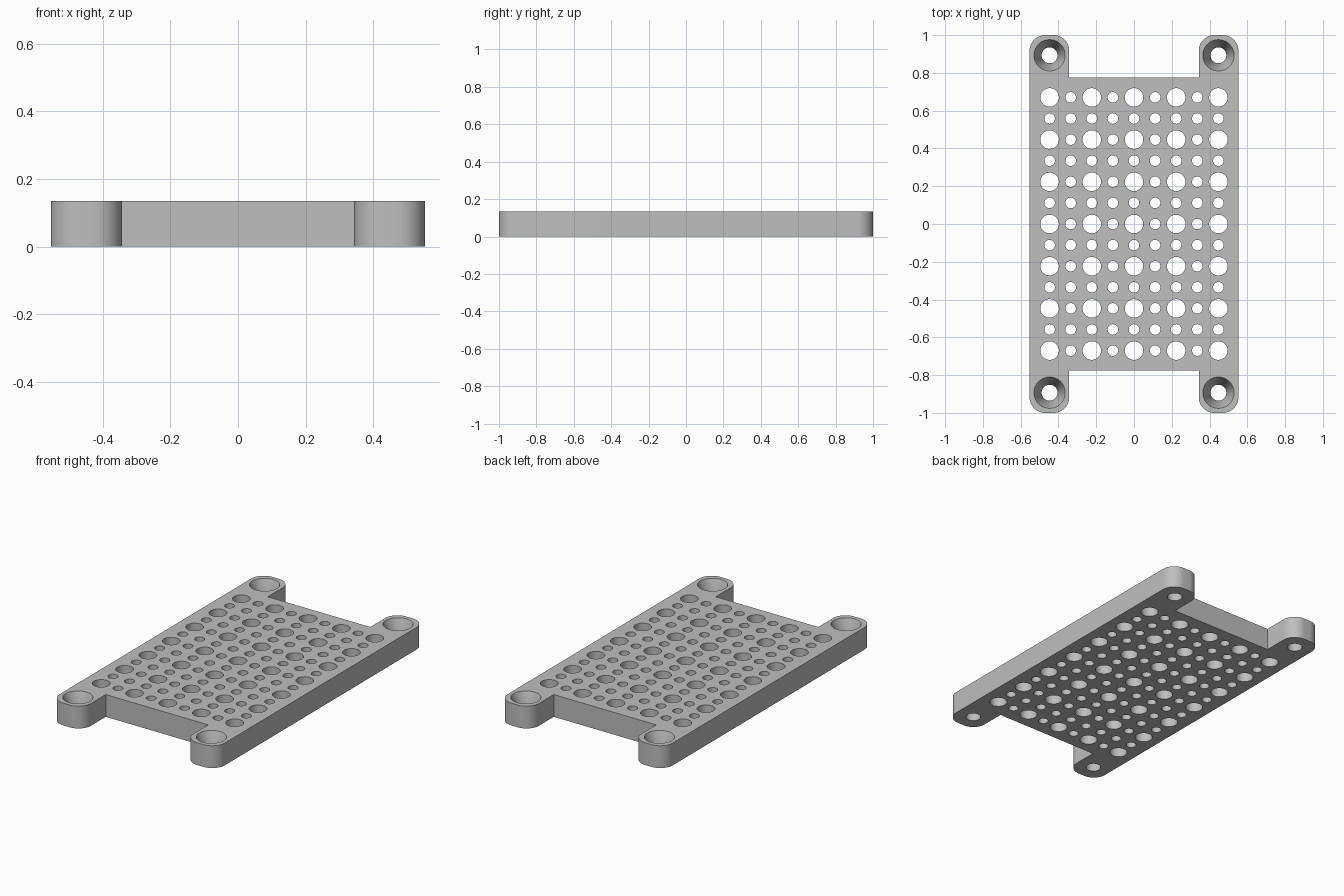
import bpy, bmesh, math
from mathutils import Matrix

if "Cube" in bpy.data.objects:
    bpy.data.objects.remove(bpy.data.objects["Cube"], do_unlink=True)

HEIGHT = 0.135
HALF_X, HALF_Y = 0.553, 1.0      # outer half sizes
NOTCH_X, NOTCH_Y = 0.343, 0.775  # end notches between the lugs
ROUND = 0.083                    # lug corner radius
PITCH = 0.1117                   # hole grid spacing

grey = bpy.data.materials.new("plain_grey")
grey.use_nodes = True
grey.diffuse_color = (0.52, 0.52, 0.52, 1)
grey.node_tree.nodes["Principled BSDF"].inputs["Base Color"].default_value = grey.diffuse_color


def make_object(name, bm):
    bmesh.ops.recalc_face_normals(bm, faces=bm.faces)
    mesh = bpy.data.meshes.new(name)
    bm.to_mesh(mesh)
    bm.free()
    mesh.materials.append(grey)
    obj = bpy.data.objects.new(name, mesh)
    bpy.context.collection.objects.link(obj)
    return obj


def arc(cx, cy, start, steps=12):
    """Quarter circle of the lug rounding, counter-clockwise."""
    angles = [start + math.pi / 2 * i / steps for i in range(steps + 1)]
    return [(cx + ROUND * math.cos(a), cy + ROUND * math.sin(a)) for a in angles]


# Plate outline: one quarter, then mirrored and turned
quarter = arc(HALF_X - ROUND, HALF_Y - ROUND, 0)
quarter += arc(NOTCH_X + ROUND, HALF_Y - ROUND, math.pi / 2)
quarter.append((NOTCH_X, NOTCH_Y))
half = quarter + [(-x, y) for x, y in reversed(quarter)]
outline = half + [(-x, -y) for x, y in half]

bm = bmesh.new()
base = bm.faces.new([bm.verts.new((x, y, 0)) for x, y in outline])
top = bmesh.ops.extrude_face_region(bm, geom=[base])["geom"]
bmesh.ops.translate(bm, vec=(0, 0, HEIGHT),
                    verts=[v for v in top if isinstance(v, bmesh.types.BMVert)])
plate = make_object("perforated_plate", bm)


# Cutter holding every hole
def add_hole(bm, x, y, z0, z1, r0, r1, sides):
    bmesh.ops.create_cone(bm, cap_ends=True, segments=sides, radius1=r0, radius2=r1,
                          depth=z1 - z0, matrix=Matrix.Translation((x, y, (z0 + z1) / 2)))


bm = bmesh.new()
for col in range(-4, 5):
    for row in range(-6, 7):
        large = col % 2 == 0 and row % 2 == 0
        r = 0.049 if large else 0.028
        add_hole(bm, col * PITCH, row * PITCH, -0.05, HEIGHT + 0.05, r, r, 40 if large else 28)
grid_holes = make_object("grid_hole_cutter", bm)

# Screw holes: narrow bore below, conical countersink above
bores, sinks = bmesh.new(), bmesh.new()
LOW, R_BORE, R_RIM = 0.025, 0.042, 0.083
over = 0.02
slope = (R_RIM - R_BORE) / (HEIGHT - LOW)
for sx in (-1, 1):
    for sy in (-1, 1):
        x, y = sx * 0.447, sy * 0.893
        add_hole(bores, x, y, -0.05, HEIGHT, R_BORE, R_BORE, 48)
        add_hole(sinks, x, y, LOW, HEIGHT + over, R_BORE, R_RIM + slope * over, 48)
cutters = [grid_holes, make_object("screw_bore_cutter", bores),
           make_object("countersink_cutter", sinks)]

for cutter in cutters:
    cutter.hide_render = True
    cutter.hide_viewport = True
    mod = plate.modifiers.new(cutter.name, "BOOLEAN")
    mod.operation = "DIFFERENCE"
    mod.solver = "EXACT"
    mod.object = cutter

# Apply the cuts, drop the cutters, smooth the round walls
bpy.context.view_layer.objects.active = plate
plate.select_set(True)
for cutter in cutters:
    bpy.ops.object.modifier_apply(modifier=cutter.name)
for cutter in cutters:
    bpy.data.objects.remove(cutter, do_unlink=True)
bpy.ops.object.shade_smooth_by_angle(angle=math.radians(30))
